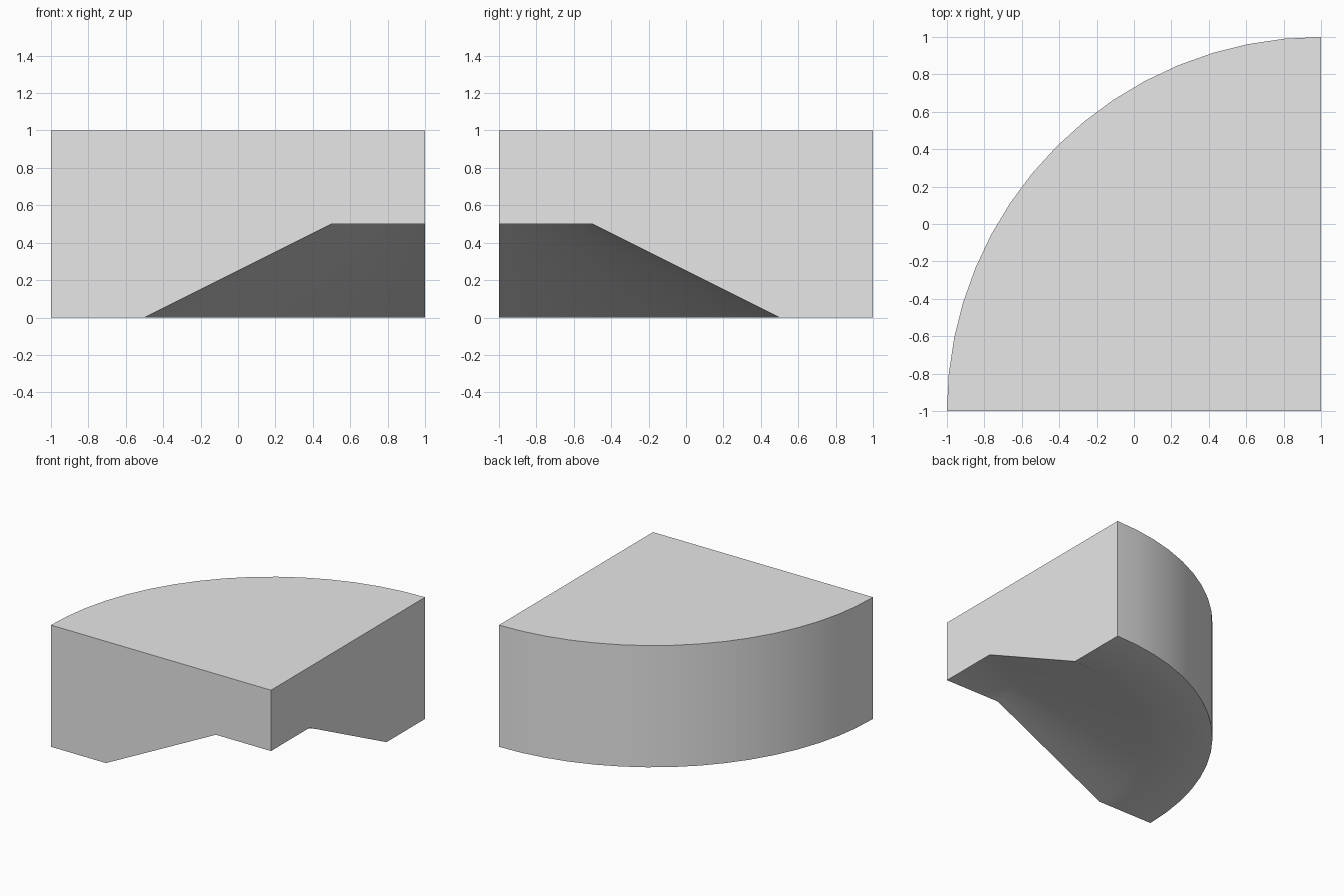
import bpy
import bmesh
from math import cos, sin, pi, radians

default_cube = bpy.data.objects.get("Cube")
if default_cube:
    bpy.data.objects.remove(default_cube, do_unlink=True)

# Plain grey material
grey = bpy.data.materials.new("light_grey")
grey.use_nodes = True
colour = (0.8, 0.8, 0.8, 1)
grey.diffuse_color = colour
grey.node_tree.nodes["Principled BSDF"].inputs["Base Color"].default_value = colour

# Cross-section as (radius, height), from the top of the axis to its bottom
PROFILE = [(0, 1), (2, 1), (2, 0), (1.5, 0), (0.5, 0.5), (0, 0.5)]
STEPS = 16

bm = bmesh.new()
top_pole = bm.verts.new((1, -1, PROFILE[0][1]))
low_pole = bm.verts.new((1, -1, PROFILE[-1][1]))

# One copy of the cross-section per step of the quarter turn
sections = []
for i in range(STEPS + 1):
    a = pi / 2 * i / STEPS
    ring = [bm.verts.new((1 - r * cos(a), -1 + r * sin(a), z)) for r, z in PROFILE[1:-1]]
    sections.append([top_pole] + ring + [low_pole])

# Curved skin between neighbouring sections
for s, t in zip(sections, sections[1:]):
    for j in range(len(PROFILE) - 1):
        corners = dict.fromkeys([s[j], s[j + 1], t[j + 1], t[j]])
        bm.faces.new(list(corners))

# Flat walls at both ends
bm.faces.new(sections[0])
bm.faces.new(sections[-1])
bmesh.ops.recalc_face_normals(bm, faces=bm.faces)

mesh = bpy.data.meshes.new("quarter_round_block")
bm.to_mesh(mesh)
bm.free()
mesh.materials.append(grey)
block = bpy.data.objects.new("quarter_round_block", mesh)
bpy.context.collection.objects.link(block)

# Smooth curve, sharp rims
bpy.ops.object.select_all(action='DESELECT')
block.select_set(True)
bpy.context.view_layer.objects.active = block
bpy.ops.object.shade_smooth_by_angle(angle=radians(30))
